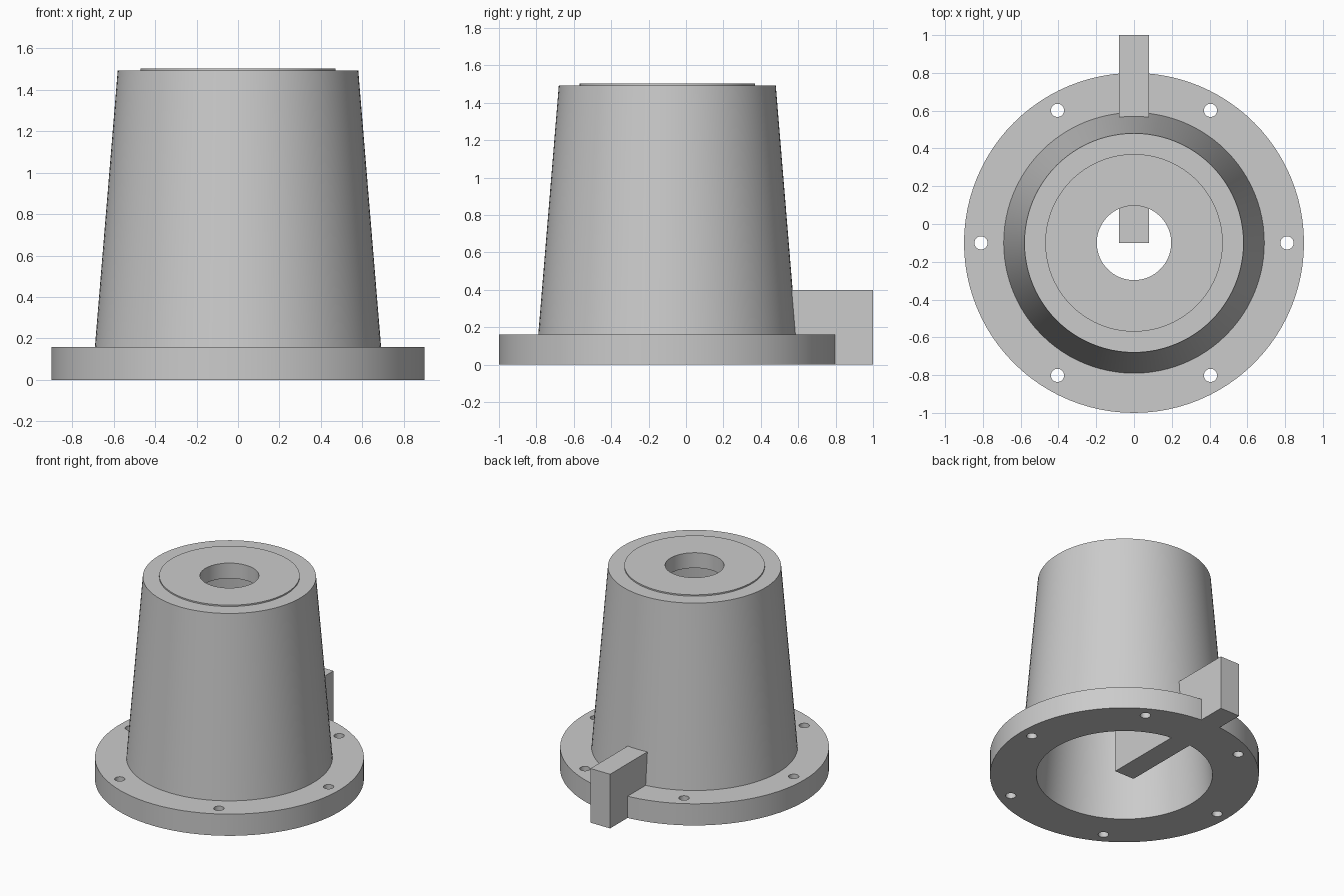
import bpy, bmesh, math
from mathutils import Matrix

cube = bpy.data.objects.get("Cube")
if cube:
    bpy.data.objects.remove(cube, do_unlink=True)

AXIS_Y = -0.1   # the round body sits forward of the origin, the bar sticks out behind

grey = bpy.data.materials.new("light_grey")
grey.use_nodes = True
colour = (0.6, 0.6, 0.6, 1)
grey.diffuse_color = colour
grey.node_tree.nodes["Principled BSDF"].inputs["Base Color"].default_value = colour


def make_object(name, bm):
    bmesh.ops.recalc_face_normals(bm, faces=bm.faces)
    mesh = bpy.data.meshes.new(name)
    bm.to_mesh(mesh)
    bm.free()
    mesh.materials.append(grey)
    obj = bpy.data.objects.new(name, mesh)
    bpy.context.collection.objects.link(obj)
    return obj


def select_only(obj):
    bpy.ops.object.select_all(action='DESELECT')
    obj.select_set(True)
    bpy.context.view_layer.objects.active = obj


def lathe(name, profile, steps=96):
    """Turn a closed (radius, z) profile around the body axis."""
    bm = bmesh.new()
    verts = [bm.verts.new((r, AXIS_Y, z)) for r, z in profile]
    edges = [bm.edges.new((v, verts[i - 1])) for i, v in enumerate(verts)]
    bmesh.ops.spin(bm, geom=verts + edges, cent=(0, AXIS_Y, 0), axis=(0, 0, 1),
                   angle=math.tau, steps=steps, use_merge=True)
    bmesh.ops.remove_doubles(bm, verts=bm.verts, dist=1e-4)
    return make_object(name, bm)


# Hollow tapered housing with flange, raised top face and centre hole
housing = lathe("flanged_housing", [
    (0.59, 0), (0.9, 0), (0.9, 0.16), (0.69, 0.16),
    (0.58, 1.493), (0.47, 1.493), (0.47, 1.503), (0.197, 1.503),
    (0.197, 1.39), (0.48, 1.39),
])

# Six bolt holes through the flange
bm = bmesh.new()
for i in range(6):
    a = math.tau * i / 6
    place = Matrix.Translation((0.81 * math.cos(a), AXIS_Y + 0.81 * math.sin(a), 0.08))
    bmesh.ops.create_cone(bm, cap_ends=True, segments=32, radius1=0.035,
                          radius2=0.035, depth=0.4, matrix=place)
cutter = make_object("bolt_hole_cutter", bm)
cutter.hide_render = True

select_only(housing)
mod = housing.modifiers.new("bolt_holes", 'BOOLEAN')
mod.operation = 'DIFFERENCE'
mod.solver = 'EXACT'
mod.object = cutter
bpy.ops.object.modifier_apply(modifier=mod.name)
bpy.data.objects.remove(cutter, do_unlink=True)
bpy.ops.object.shade_smooth_by_angle(angle=math.radians(30))

# Radial bar from the centre axis out past the back of the flange
bm = bmesh.new()
bmesh.ops.create_cube(bm, size=1)
bmesh.ops.scale(bm, vec=(0.16, 1.1, 0.4), verts=bm.verts)
bmesh.ops.translate(bm, vec=(0, 0.45, 0.2), verts=bm.verts)
make_object("radial_bar", bm)
